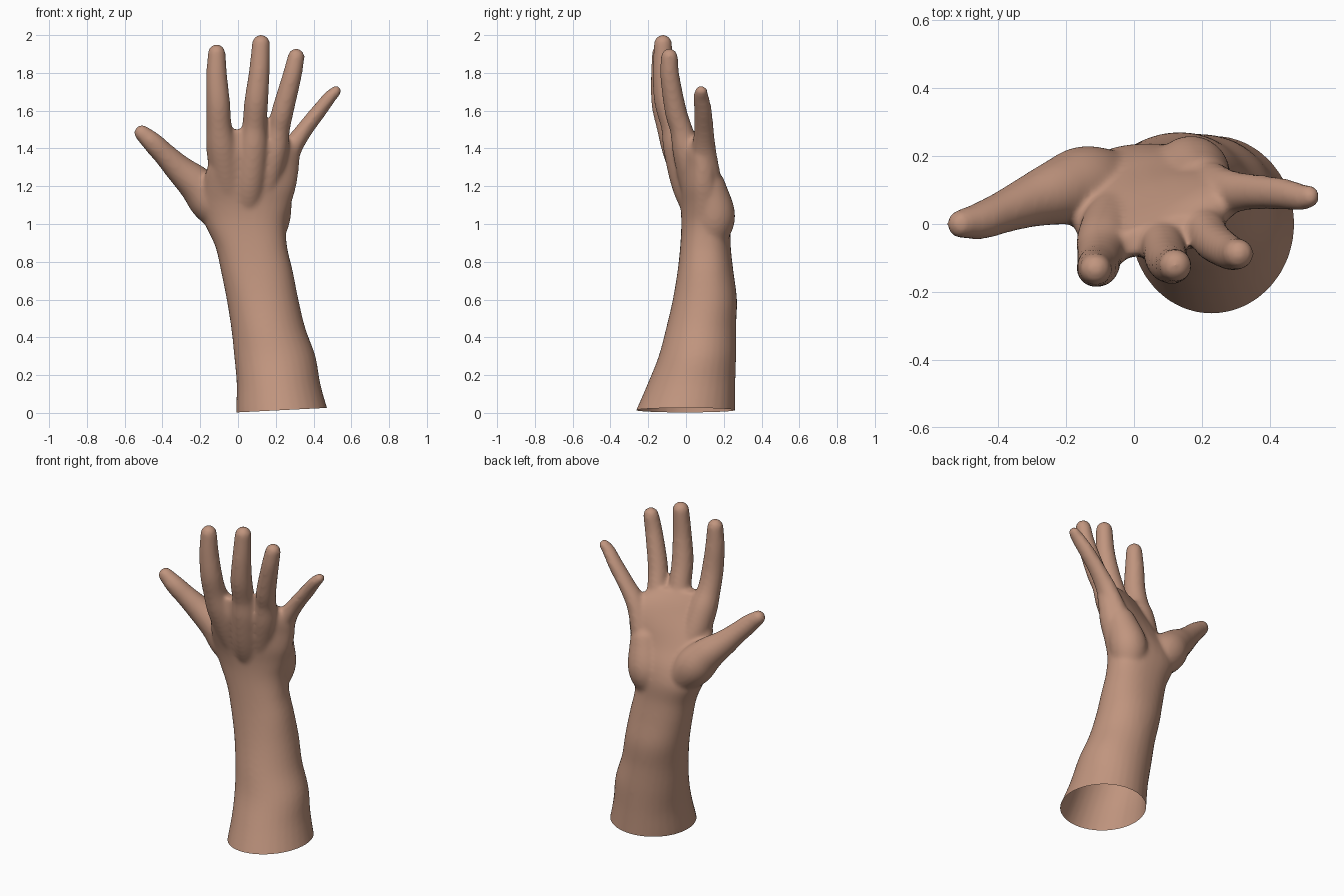
import bpy, bmesh, math
from mathutils import Vector

if "Cube" in bpy.data.objects:
    bpy.data.objects.remove(bpy.data.objects["Cube"])

SEG = 32
bm = bmesh.new()


def spline(rows, steps=6):
    """Catmull-Rom through rows of equal-length tuples."""
    rows = [Vector(r) for r in rows]
    pts = [rows[0] * 2 - rows[1]] + rows + [rows[-1] * 2 - rows[-2]]
    out = []
    for i in range(1, len(pts) - 2):
        a, b, c, d = pts[i - 1:i + 3]
        for s in range(steps):
            t = s / steps
            out.append((b * 2 + (c - a) * t + (a * 2 - b * 5 + c * 4 - d) * t * t
                        + (b * 3 - a - c * 3 + d) * t ** 3) * 0.5)
    return out + [rows[-1]]


def ring(centre, u, v, power=2.0):
    def sp(k):
        return math.copysign(abs(k) ** (2 / power), k)
    angles = [2 * math.pi * i / SEG for i in range(SEG)]
    return [bm.verts.new(centre + u * sp(math.cos(t)) + v * sp(math.sin(t))) for t in angles]


def skin(rings):
    for r, s in zip(rings, rings[1:]):
        for i in range(SEG):
            j = (i + 1) % SEG
            bm.faces.new((r[i], r[j], s[j], s[i]))
    bm.faces.new(rings[0][::-1])
    bm.faces.new(rings[-1])


def digit(rows, width=1.0):
    """Round-ended tube along rows of (x, y, z, radius)."""
    pts = spline(rows)
    rings = []
    n = len(pts)
    for i, p in enumerate(pts):
        tan = (pts[min(i + 1, n - 1)] - pts[max(i - 1, 0)]).to_3d().normalized()
        u = tan.cross(Vector((0, -1, 0))).normalized()
        v = tan.cross(u)
        c, r = p.to_3d(), p[3]
        caps = [0]
        if i == 0:
            caps = [-80, -60, -40, -20, 0]
        elif i == n - 1:
            caps = [0, 20, 40, 60, 80]
        for deg in caps:
            k = math.radians(deg)
            q = r * math.cos(k)
            rings.append(ring(c + tan * r * math.sin(k), u * q * width, v * q))
    skin(rings)


# Forearm and palm: z, centre x, centre y, half width, half depth, twist, squareness
body = [
    (-0.10, .255, -.025, .260, .285, 0, 2), (0.00, .235, -.005, .245, .265, 0, 2),
    (0.15, .215, .028, .222, .233, 0, 2), (0.30, .195, .060, .215, .205, 0, 2),
    (0.45, .160, .080, .196, .185, 0, 2), (0.60, .130, .100, .190, .170, 0, 2.1),
    (0.75, .100, .103, .190, .148, 0, 2.2), (0.88, .070, .103, .190, .134, 0, 2.3),
    (1.00, .040, .105, .215, .130, 0, 2.3), (1.10, .040, .090, .240, .120, 4, 2.3),
    (1.20, .060, .060, .250, .105, 10, 2.4), (1.30, .080, .035, .250, .092, 17, 2.5),
    (1.38, .100, .015, .235, .078, 20, 2.5), (1.44, .090, -.005, .205, .060, 20, 2.4),
    (1.50, .060, -.035, .140, .038, 18, 2.2),
]
rings = []
for z, cx, cy, a, b, tw, power in spline(body, 5):
    t = math.radians(tw)
    rings.append(ring(Vector((cx, cy, z)), Vector((math.cos(t), math.sin(t), 0)) * a,
                      Vector((-math.sin(t), math.cos(t), 0)) * b, power))
skin(rings)

# Index, middle, ring and little fingers, each starting at the wrist
digit([(0, .09, 1.02, .07), (-.05, .03, 1.2, .085), (-.085, -.045, 1.40, .083),
       (-.10, -.09, 1.52, .067), (-.105, -.12, 1.64, .063), (-.113, -.13, 1.78, .056),
       (-.113, -.133, 1.905, .047)])
digit([(.04, .08, 1.02, .07), (.06, .01, 1.2, .083), (.08, -.04, 1.40, .08),
       (.087, -.068, 1.52, .065), (.097, -.105, 1.65, .063), (.112, -.122, 1.8, .055),
       (.122, -.122, 1.955, .048)])
digit([(.10, .09, 1.02, .07), (.14, .05, 1.2, .08), (.19, .005, 1.38, .075),
       (.215, -.025, 1.5, .060), (.237, -.055, 1.6, .058), (.285, -.085, 1.78, .051),
       (.308, -.088, 1.885, .045)])
digit([(.15, .12, 1.02, .07), (.21, .11, 1.2, .08), (.275, .095, 1.38, .066),
       (.345, .095, 1.49, .053), (.43, .09, 1.6, .047), (.485, .08, 1.67, .041),
       (.515, .08, 1.70, .035)], 0.85)
# Thumb
digit([(-.04, .12, 1.0, .09), (-.14, .115, 1.12, .115), (-.22, .095, 1.21, .098),
       (-.31, .065, 1.29, .076), (-.385, .035, 1.365, .062), (-.45, .01, 1.43, .055),
       (-.508, .0, 1.482, .043)])
# Heel of the hand on the little-finger side
digit([(.15, .13, .95, .10), (.17, .15, 1.05, .11), (.20, .12, 1.2, .09)])

bmesh.ops.recalc_face_normals(bm, faces=bm.faces)
mesh = bpy.data.meshes.new("hand_and_forearm")
bm.to_mesh(mesh)
bm.free()
hand = bpy.data.objects.new("hand_and_forearm", mesh)
bpy.context.collection.objects.link(hand)
bpy.context.view_layer.objects.active = hand
hand.select_set(True)

# Fuse the parts into one skin and soften the joins
fuse = hand.modifiers.new("fuse", 'REMESH')
fuse.mode = 'VOXEL'
fuse.voxel_size = 0.011
soft = hand.modifiers.new("soften", 'SMOOTH')
soft.factor = 0.5
soft.iterations = 10
for name in ("fuse", "soften"):
    bpy.ops.object.modifier_apply(modifier=name)

# Cut the forearm open at the bottom, slightly higher on the outer side
bm = bmesh.new()
bm.from_mesh(hand.data)
bmesh.ops.bisect_plane(bm, geom=bm.verts[:] + bm.edges[:] + bm.faces[:],
                       plane_co=(0, 0, .003), plane_no=(-.05, 0, 1), clear_inner=True)
bm.to_mesh(hand.data)
bm.free()
bpy.ops.object.shade_smooth()

skin_mat = bpy.data.materials.new("skin")
skin_mat.diffuse_color = (0.53, 0.30, 0.21, 1)
skin_mat.use_nodes = True
skin_mat.node_tree.nodes["Principled BSDF"].inputs["Base Color"].default_value = skin_mat.diffuse_color
hand.data.materials.clear()
hand.data.materials.append(skin_mat)
